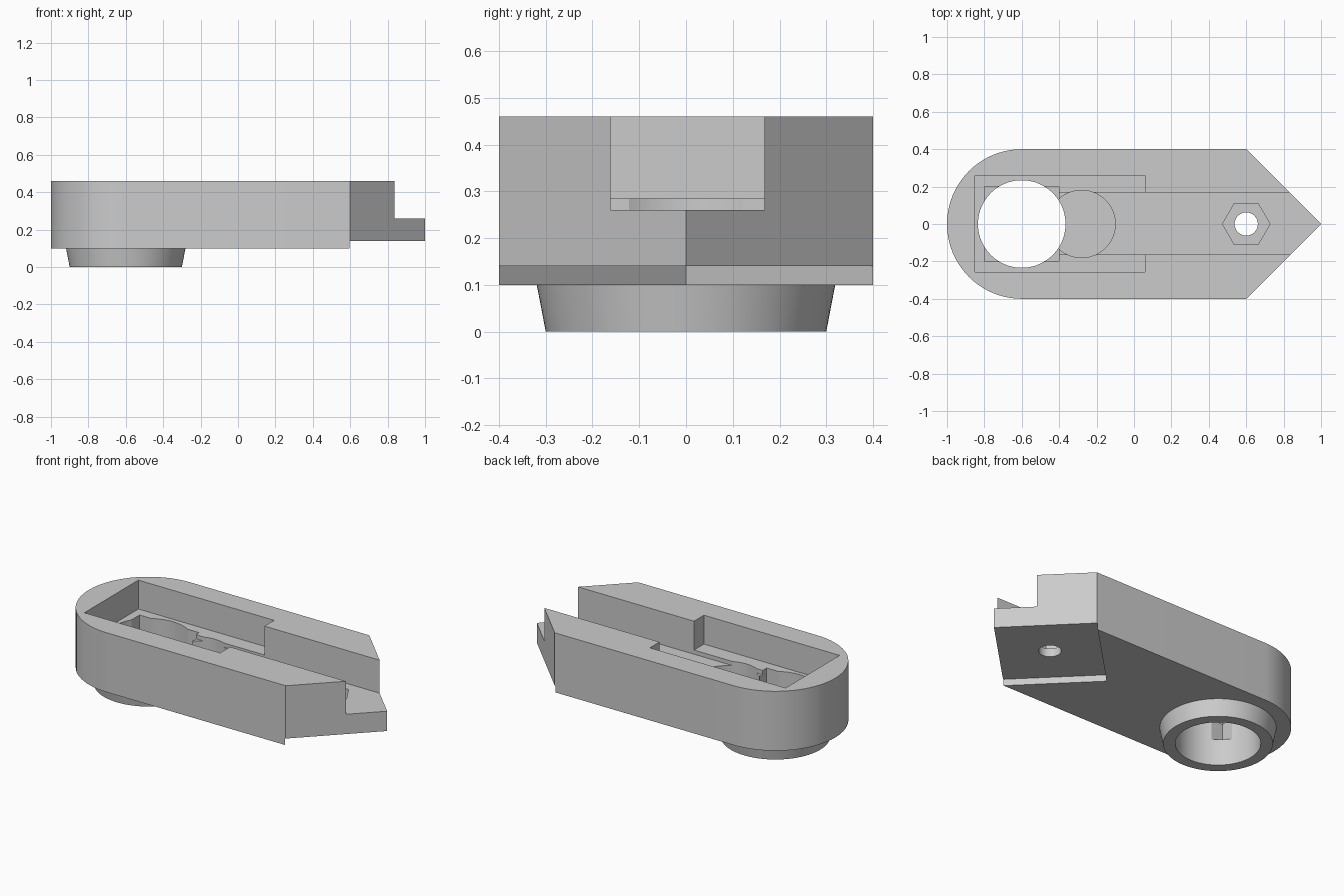
import bpy
import bmesh
from math import cos, sin, pi, radians

old = bpy.data.objects.get("Cube")
if old:
    bpy.data.objects.remove(old, do_unlink=True)

grey = bpy.data.materials.new("plain grey")
grey.use_nodes = True
color = (0.6, 0.6, 0.6, 1)
grey.diffuse_color = color
grey.node_tree.nodes["Principled BSDF"].inputs["Base Color"].default_value = color


def arc(cx, r, n, start=0.0, sweep=2 * pi, closed=True):
    """Points on an arc centred on the long axis."""
    steps = n if closed else n + 1
    return [(cx + r * cos(start + sweep * i / n), r * sin(start + sweep * i / n))
            for i in range(steps)]


def box(x0, x1, y0, y1):
    return [(x0, y0), (x1, y0), (x1, y1), (x0, y1)]


def prism(name, outline, z0, z1, top=None):
    """Solid between an outline at z0 and the same (or another) outline at z1."""
    bm = bmesh.new()
    low = [bm.verts.new((x, y, z0)) for x, y in outline]
    high = [bm.verts.new((x, y, z1)) for x, y in (top or outline)]
    bm.faces.new(low[::-1])
    bm.faces.new(high)
    n = len(low)
    for i in range(n):
        j = (i + 1) % n
        bm.faces.new((low[i], low[j], high[j], high[i]))
    bmesh.ops.recalc_face_normals(bm, faces=bm.faces)
    mesh = bpy.data.meshes.new(name)
    bm.to_mesh(mesh)
    bm.free()
    mesh.materials.append(grey)
    obj = bpy.data.objects.new(name, mesh)
    bpy.context.collection.objects.link(obj)
    return obj


def combine(target, other, operation):
    mod = target.modifiers.new(other.name, "BOOLEAN")
    mod.operation = operation
    mod.solver = "EXACT"
    mod.object = other
    bpy.context.view_layer.objects.active = target
    bpy.ops.object.modifier_apply(modifier=mod.name)
    bpy.data.objects.remove(other, do_unlink=True)


PIVOT, TOP, ABOVE = -0.6, 0.46, 0.6

# Body: rounded at one end, pointed at the other
outline = arc(PIVOT, 0.4, 40, pi / 2, pi, closed=False)
outline += [(0.6, -0.4), (1, 0), (0.6, 0.4)]
body = prism("arm_body", outline, 0.1, TOP)

# Tapered collar below the round end
collar = prism("collar", arc(PIVOT, 0.3, 80), 0, 0.12, top=arc(PIVOT, 0.323, 80))
combine(body, collar, "UNION")

# Pockets, channel, holes and the diamond-shaped relief under the tip
hexagon = arc(0.6, 0.127, 6)
cutters = [
    prism("tip_relief", [(0.195, 0), (0.695, -0.5), (1.2, 0), (0.695, 0.5)], -0.1, 0.14),
    prism("wide_pocket", box(-0.85, 0.06, -0.257, 0.26), 0.285, ABOVE),
    prism("long_channel", box(-0.42, 1.2, -0.162, 0.168), 0.26, ABOVE),
    prism("square_pocket", box(-0.8, -0.4, -0.2, 0.2), 0.16, ABOVE),
    prism("round_pocket", arc(-0.28, 0.18, 64), 0.165, ABOVE),
    prism("pivot_hole", arc(PIVOT, 0.234, 80), -0.1, ABOVE),
    prism("nut_recess", hexagon, 0.19, ABOVE),
    prism("bolt_hole", arc(0.6, 0.062, 40), -0.1, ABOVE),
]
for cutter in cutters:
    combine(body, cutter, "DIFFERENCE")

# Smooth the curved walls, keep the edges crisp
bpy.ops.object.select_all(action="DESELECT")
body.select_set(True)
bpy.context.view_layer.objects.active = body
bpy.ops.object.shade_smooth_by_angle(angle=radians(25))
